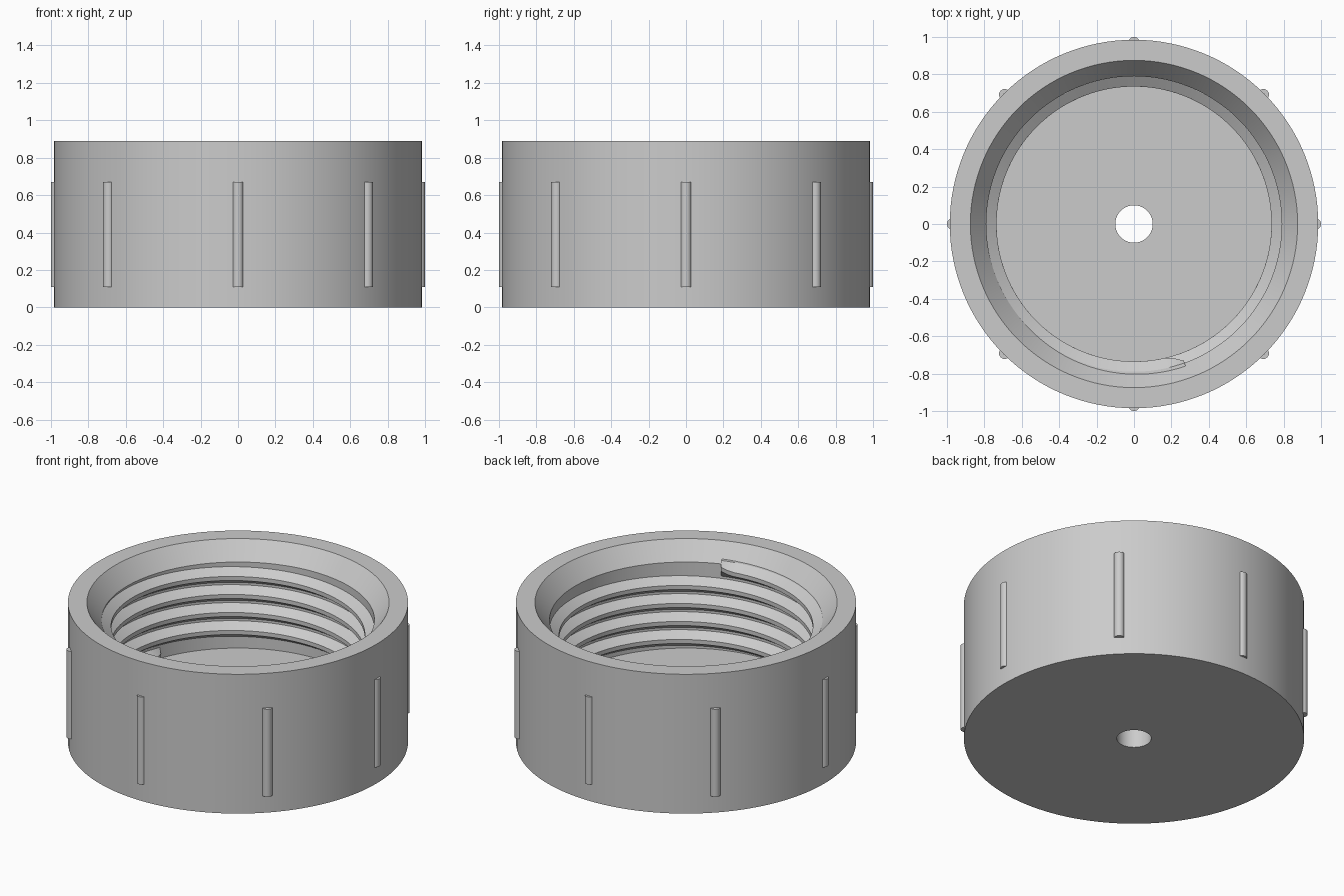
import bpy, bmesh
from math import sin, cos, pi, radians

if "Cube" in bpy.data.objects:
    bpy.data.objects.remove(bpy.data.objects["Cube"])

# Single plain grey plastic
grey = bpy.data.materials.new("grey plastic")
grey.use_nodes = True
COLOUR = (0.6, 0.6, 0.6, 1)
grey.diffuse_color = COLOUR
grey.node_tree.nodes["Principled BSDF"].inputs["Base Color"].default_value = COLOUR


def finish(name, bm, angle=30):
    """Turn a bmesh into a grey object with smooth shading and sharp edges."""
    bmesh.ops.recalc_face_normals(bm, faces=bm.faces)
    mesh = bpy.data.meshes.new(name)
    bm.to_mesh(mesh)
    bm.free()
    obj = bpy.data.objects.new(name, mesh)
    bpy.context.collection.objects.link(obj)
    mesh.materials.append(grey)
    bpy.ops.object.select_all(action="DESELECT")
    obj.select_set(True)
    bpy.context.view_layer.objects.active = obj
    bpy.ops.object.shade_smooth_by_angle(angle=radians(angle))
    return obj


def ring_point(bm, r, az, z):
    return bm.verts.new((r * cos(az), r * sin(az), z))


def skin(bm, rings, closed):
    """Bridge neighbouring rings of equal length with quads."""
    n = len(rings[0])
    for i in range(len(rings) if closed else len(rings) - 1):
        a, b = rings[i], rings[(i + 1) % len(rings)]
        for j in range(n):
            k = (j + 1) % n
            bm.faces.new((a[j], a[k], b[k], b[j]))


OUTER, HEIGHT, BORE, FLOOR, HOLE = 0.985, 0.89, 0.79, 0.23, 0.1

# Cap body: closed wall section turned around the axis
section = [(HOLE, 0), (OUTER, 0), (OUTER, HEIGHT), (0.875, HEIGHT),
           (BORE, 0.78), (BORE, FLOOR), (HOLE, FLOOR)]
SEGMENTS = 128
bm = bmesh.new()
rings = [[ring_point(bm, r, 2 * pi * i / SEGMENTS, z) for r, z in section]
         for i in range(SEGMENTS)]
skin(bm, rings, True)
finish("cap_body", bm)

# Internal screw thread: right-handed ridge with short tapered ends
PITCH, START, END, START_Z = 0.115, radians(160), radians(290 + 4 * 360), 0.251
STEPS = 440
TAPER = radians(6)
bm = bmesh.new()
rings = []
for i in range(STEPS + 1):
    az = START + (END - START) * i / STEPS
    z = START_Z + PITCH * (az - START) / (2 * pi)
    grow = min(1, max(0.05, min(az - START, END - az) / TAPER)) ** 0.5
    crest = BORE - 0.055 * grow
    ridge = [(0.82, 0.052), (BORE, 0.05), (crest, 0.013),
             (crest, -0.013), (BORE, -0.05), (0.82, -0.052)]
    rings.append([ring_point(bm, r, az, z + dz) for r, dz in ridge])
skin(bm, rings, False)
bm.faces.new(rings[0])
bm.faces.new(rings[-1])
finish("screw_thread", bm, 25)

# Eight upright grip ribs around the outside
LOW, HIGH, RADIUS = 0.11, 0.67, 0.03
for i in range(8):
    az = i * pi / 4
    reach = 0.978 if i % 2 else 0.97
    bm = bmesh.new()
    bmesh.ops.create_cone(bm, cap_ends=True, segments=24, radius1=RADIUS,
                          radius2=RADIUS, depth=HIGH - LOW)
    bmesh.ops.translate(bm, verts=bm.verts,
                        vec=(reach * cos(az), reach * sin(az), (LOW + HIGH) / 2))
    finish(f"grip_rib_{i + 1}", bm)
